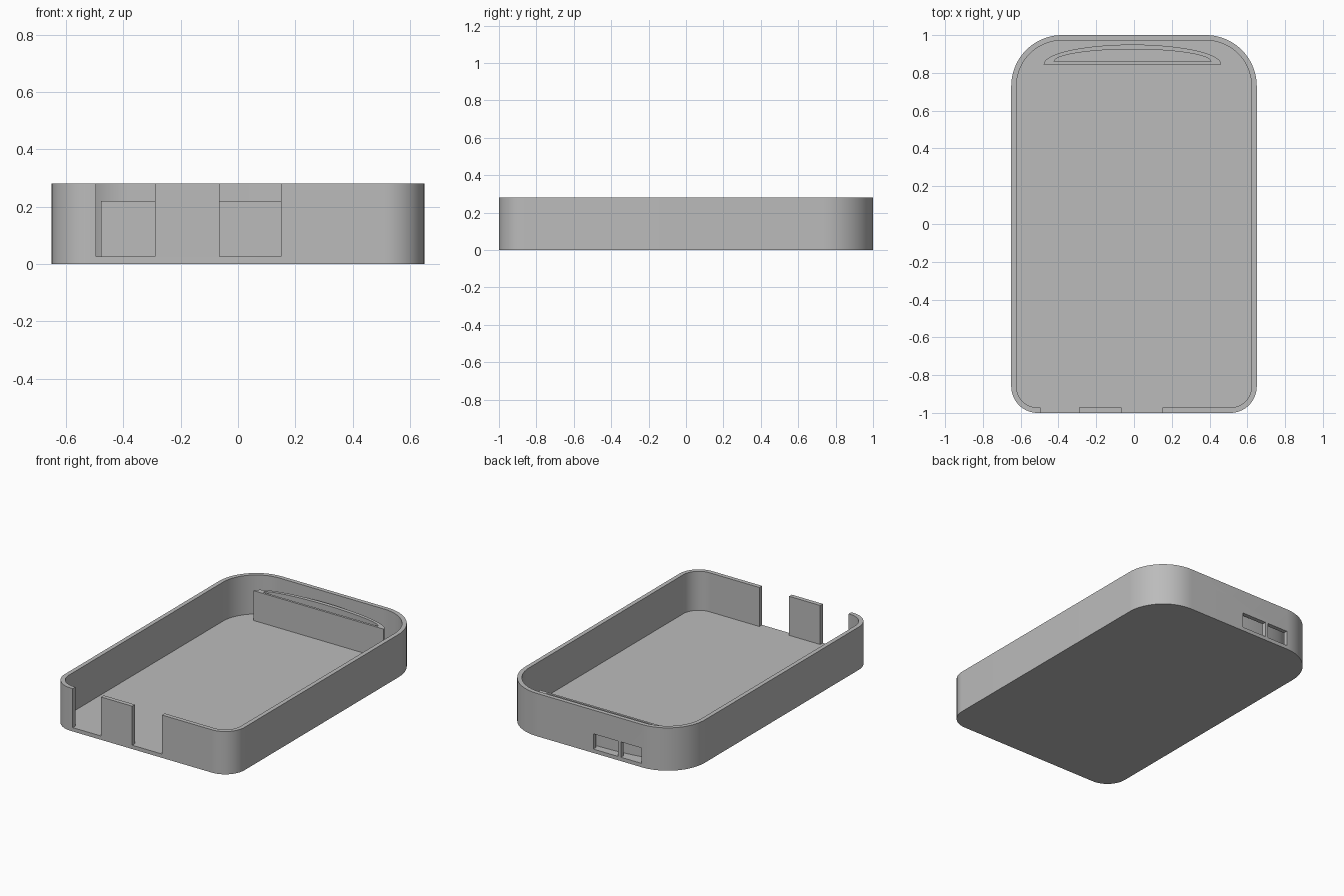
import bpy, bmesh, math

cube = bpy.data.objects.get("Cube")
if cube:
    bpy.data.objects.remove(cube, do_unlink=True)

HEIGHT, FLOOR, WALL = 0.28, 0.025, 0.028

grey = bpy.data.materials.new("plain grey")
grey.use_nodes = True
colour = (0.5, 0.5, 0.5, 1)
grey.diffuse_color = colour
grey.node_tree.nodes["Principled BSDF"].inputs["Base Color"].default_value = colour


def prism(name, outline, z0, z1):
    """Extrude a flat outline from z0 up to z1."""
    bm = bmesh.new()
    face = bm.faces.new([bm.verts.new((x, y, z0)) for x, y in outline])
    new = bmesh.ops.extrude_face_region(bm, geom=[face])["geom"]
    bmesh.ops.translate(bm, vec=(0, 0, z1 - z0),
                        verts=[v for v in new if isinstance(v, bmesh.types.BMVert)])
    bmesh.ops.recalc_face_normals(bm, faces=bm.faces)
    mesh = bpy.data.meshes.new(name)
    bm.to_mesh(mesh)
    bm.free()
    mesh.materials.append(grey)
    obj = bpy.data.objects.new(name, mesh)
    bpy.context.collection.objects.link(obj)
    return obj


def rounded_outline(inset, back_radius=0.27, front_radius=0.14, steps=20):
    """Case outline with larger corners at the back."""
    w, d = 0.65, 1.0
    points = []
    for i, (sx, sy) in enumerate([(1, 1), (-1, 1), (-1, -1), (1, -1)]):
        r = back_radius if sy > 0 else front_radius
        for k in range(steps + 1):
            a = math.radians(90) * (i + k / steps)
            points.append((sx * (w - r) + (r - inset) * math.cos(a),
                           sy * (d - r) + (r - inset) * math.sin(a)))
    return points


def box_outline(x0, x1, y0, y1):
    return [(x0, y0), (x1, y0), (x1, y1), (x0, y1)]


def half_ellipse(cx, y0, rx, ry, steps=40):
    return [(cx + rx * math.cos(math.pi * k / steps),
             y0 + ry * math.sin(math.pi * k / steps)) for k in range(steps + 1)]


def cut(target, cutter):
    """Subtract a cutter, then discard it."""
    cutter.hide_render = True
    mod = target.modifiers.new("cut", "BOOLEAN")
    mod.operation, mod.solver, mod.object = "DIFFERENCE", "EXACT", cutter
    bpy.context.view_layer.objects.active = target
    bpy.ops.object.modifier_apply(modifier=mod.name)
    bpy.data.objects.remove(cutter, do_unlink=True)


def smooth(obj):
    bpy.ops.object.select_all(action="DESELECT")
    obj.select_set(True)
    bpy.context.view_layer.objects.active = obj
    bpy.ops.object.shade_smooth_by_angle(angle=math.radians(30))


# Open tray with rounded walls
tray = prism("tray", rounded_outline(0), 0, HEIGHT)
cut(tray, prism("cavity_cutter", rounded_outline(WALL), FLOOR, 0.4))

# Two full-height gaps in the front wall
for x0, x1 in [(-0.495, -0.29), (-0.065, 0.15)]:
    cut(tray, prism("gap_cutter", box_outline(x0, x1, -1.1, -0.9), FLOOR, 0.4))

# Two small windows low in the back wall
for x0, x1 in [(-0.38, -0.23), (-0.21, -0.03)]:
    cut(tray, prism("window_cutter", box_outline(x0, x1, 0.955, 1.1), FLOOR, 0.125))
smooth(tray)

# Hollow crescent holder standing inside the back wall
holder = prism("crescent_holder", half_ellipse(-0.008, 0.845, 0.47, 0.105), FLOOR - 0.005, 0.22)
cut(holder, prism("pocket_cutter", half_ellipse(-0.008, 0.86, 0.415, 0.065), FLOOR, 0.4))
smooth(holder)
